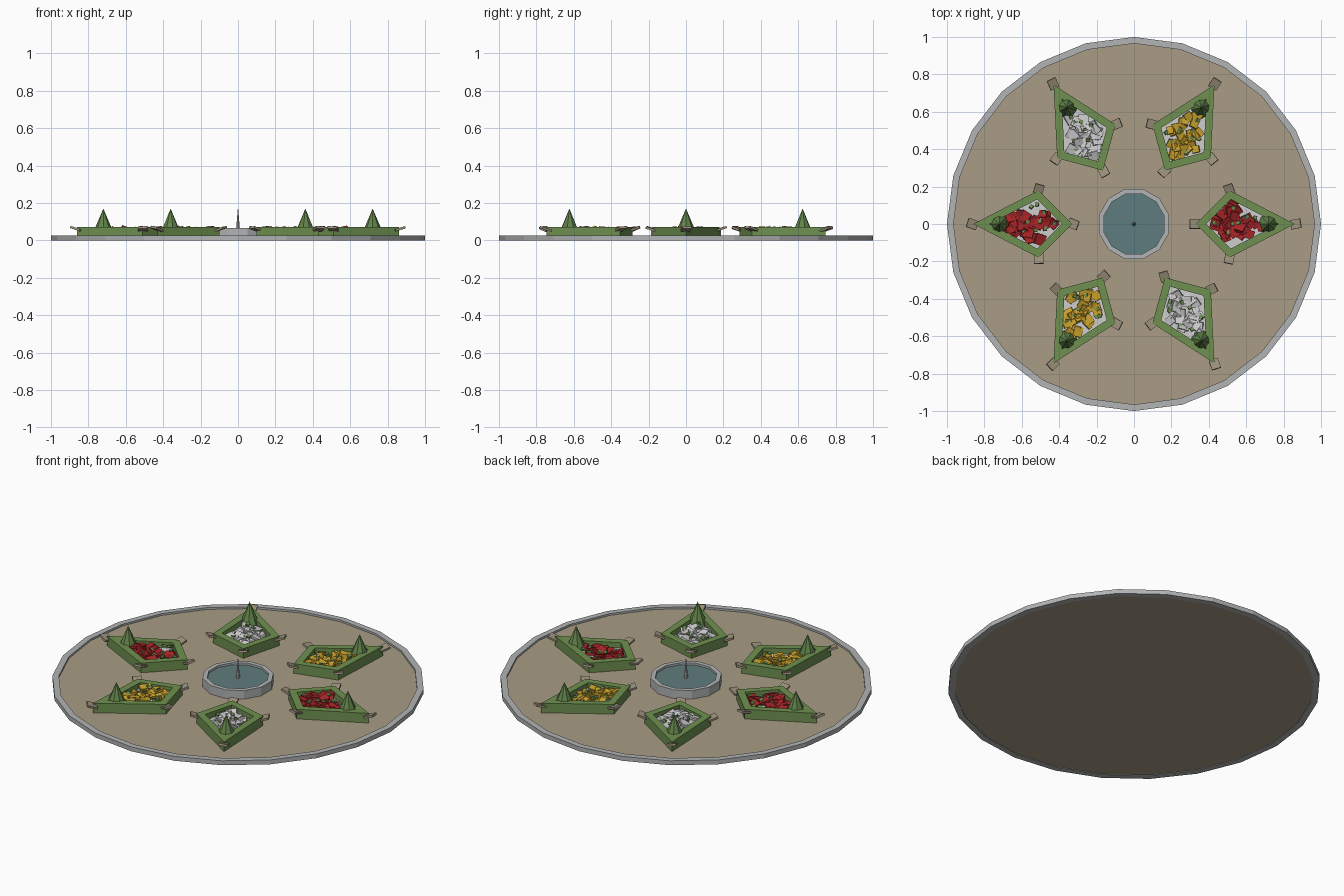
import bpy, bmesh, math, random
from mathutils import Matrix, Vector, Euler

if "Cube" in bpy.data.objects:
    bpy.data.objects.remove(bpy.data.objects["Cube"])

random.seed(7)


def material(name, r, g, b):
    m = bpy.data.materials.new(name)
    lin = [((c / 255 + 0.055) / 1.055) ** 2.4 for c in (r, g, b)]
    m.diffuse_color = (*lin, 1)
    m.use_nodes = True
    m.node_tree.nodes["Principled BSDF"].inputs["Base Color"].default_value = m.diffuse_color
    return m


STONE = material("pale_stone", 178, 180, 181)
GRAVEL = material("gravel", 168, 156, 133)
HEDGE = material("hedge_green", 110, 144, 80)
SHRUB = material("shrub_green", 98, 132, 74)
WATER = material("water", 95, 124, 125)
ROCK = material("brown_rock", 156, 144, 124)
RED = material("red_petals", 165, 36, 38)
YELLOW = material("yellow_petals", 202, 162, 45)
WHITE = material("white_petals", 205, 205, 207)


def finish(bm, name, mat, angle=0.0):
    bmesh.ops.recalc_face_normals(bm, faces=bm.faces)
    me = bpy.data.meshes.new(name)
    bm.to_mesh(me)
    bm.free()
    me.materials.append(mat)
    ob = bpy.data.objects.new(name, me)
    ob.rotation_euler.z = angle
    bpy.context.collection.objects.link(ob)
    return ob


def polygon(radius, sides, start=0.0):
    return [(radius * math.cos(start + math.tau * i / sides),
             radius * math.sin(start + math.tau * i / sides)) for i in range(sides)]


def ring(name, outer, inner, z0, z1, mat, angle=0.0):
    """Closed wall between two outlines with the same number of points."""
    bm = bmesh.new()
    loops = [[bm.verts.new((x, y, z)) for x, y in pts]
             for pts, z in ((outer, z0), (outer, z1), (inner, z1), (inner, z0))]
    n = len(outer)
    for k in range(4):
        a, b = loops[k], loops[(k + 1) % 4]
        for i in range(n):
            j = (i + 1) % n
            bm.faces.new((a[i], a[j], b[j], b[i]))
    return finish(bm, name, mat, angle)


def slab(name, pts, z0, z1, mat, angle=0.0):
    bm = bmesh.new()
    face = bm.faces.new([bm.verts.new((x, y, z0)) for x, y in pts])
    ext = bmesh.ops.extrude_face_region(bm, geom=[face])["geom"]
    bmesh.ops.translate(bm, vec=(0, 0, z1 - z0),
                        verts=[v for v in ext if isinstance(v, bmesh.types.BMVert)])
    if face.is_valid is False or len(bm.faces) < len(pts) + 2:
        bm.faces.new([v for v in bm.verts if abs(v.co.z - z0) < 1e-6])
    return finish(bm, name, mat, angle)


def cone(name, x, y, z0, z1, radius, top, sides, mat, angle=0.0):
    bm = bmesh.new()
    bmesh.ops.create_cone(bm, cap_ends=True, segments=sides, radius1=radius,
                          radius2=top, depth=z1 - z0,
                          matrix=Matrix.Translation((x, y, (z0 + z1) / 2)))
    return finish(bm, name, mat, angle)


def add_chip(bm, loc, size, rot):
    m = Matrix.LocRotScale(Vector(loc), Euler(rot), Vector(size))
    bmesh.ops.create_cube(bm, size=1, matrix=m)


# Round plaza with a raised kerb
ring("kerb", polygon(1.0, 24), polygon(0.965, 24), 0, 0.026, STONE)
slab("gravel_floor", polygon(0.966, 24), 0.003, 0.015, GRAVEL)

# Central fountain
start = math.pi / 12
ring("fountain_basin", polygon(0.193, 12, start), polygon(0.167, 12, start), 0.012, 0.066, STONE)
slab("fountain_water", polygon(0.168, 12, start), 0.014, 0.054, WATER)
cone("fountain_spout", 0, 0, 0.05, 0.17, 0.011, 0.001, 8, STONE)

# Kite outlines of a flower bed, pointing along +x
KITE = [(0.86, 0), (0.51, 0.18), (0.33, 0), (0.51, -0.18)]
INNER = [(0.772, 0), (0.518, 0.131), (0.387, 0), (0.518, -0.131)]


def inside(x, y, margin):
    """True when the point lies in the planted area, away from its edge."""
    half = 0.131 * ((x - 0.387) / 0.131 if x < 0.518 else (0.772 - x) / 0.254)
    return abs(y) < half - margin


def scatter(count, margin, x_max):
    points = []
    while len(points) < count:
        x, y = random.uniform(0.387, x_max), random.uniform(-0.13, 0.13)
        if inside(x, y, margin):
            points.append((x, y))
    return points


for i, petals in enumerate((RED, YELLOW, WHITE) * 2):
    a = i * math.pi / 3
    ring("hedge_border", KITE, INNER, 0.014, 0.072, HEDGE, a)
    slab("bed_floor", INNER, 0.014, 0.04, WHITE, a)
    cone("clipped_shrub", 0.72, 0, 0.036, 0.17, 0.057, 0, 8, SHRUB, a)

    # Tilted blossom chips
    bm = bmesh.new()
    for x, y in scatter(38, 0.024, 0.70):
        s = random.uniform(0.035, 0.06)
        add_chip(bm, (x, y, random.uniform(0.046, 0.058)), (s, s * 0.9, 0.014),
                 (random.uniform(-.4, .4), random.uniform(-.4, .4), random.uniform(0, 3)))
    finish(bm, "blossoms", petals, a)

    # Small leaves between the blossoms
    bm = bmesh.new()
    for x, y in scatter(9, 0.02, 0.68):
        add_chip(bm, (x, y, 0.062), (0.02, 0.018, 0.012),
                 (random.uniform(-.4, .4), random.uniform(-.4, .4), random.uniform(0, 3)))
    finish(bm, "leaves", HEDGE, a)

    # Flat corner rocks leaning outwards
    bm = bmesh.new()
    for x, y in KITE:
        out = Vector((x - 0.54, y, 0)).normalized()
        add_chip(bm, (x + out.x * 0.005, y + out.y * 0.005, 0.061), (0.056, 0.05, 0.012),
                 (random.uniform(-.15, .15), -0.3,
                  math.atan2(out.y, out.x) + random.uniform(-.4, .4)))
    finish(bm, "corner_rocks", ROCK, a)
